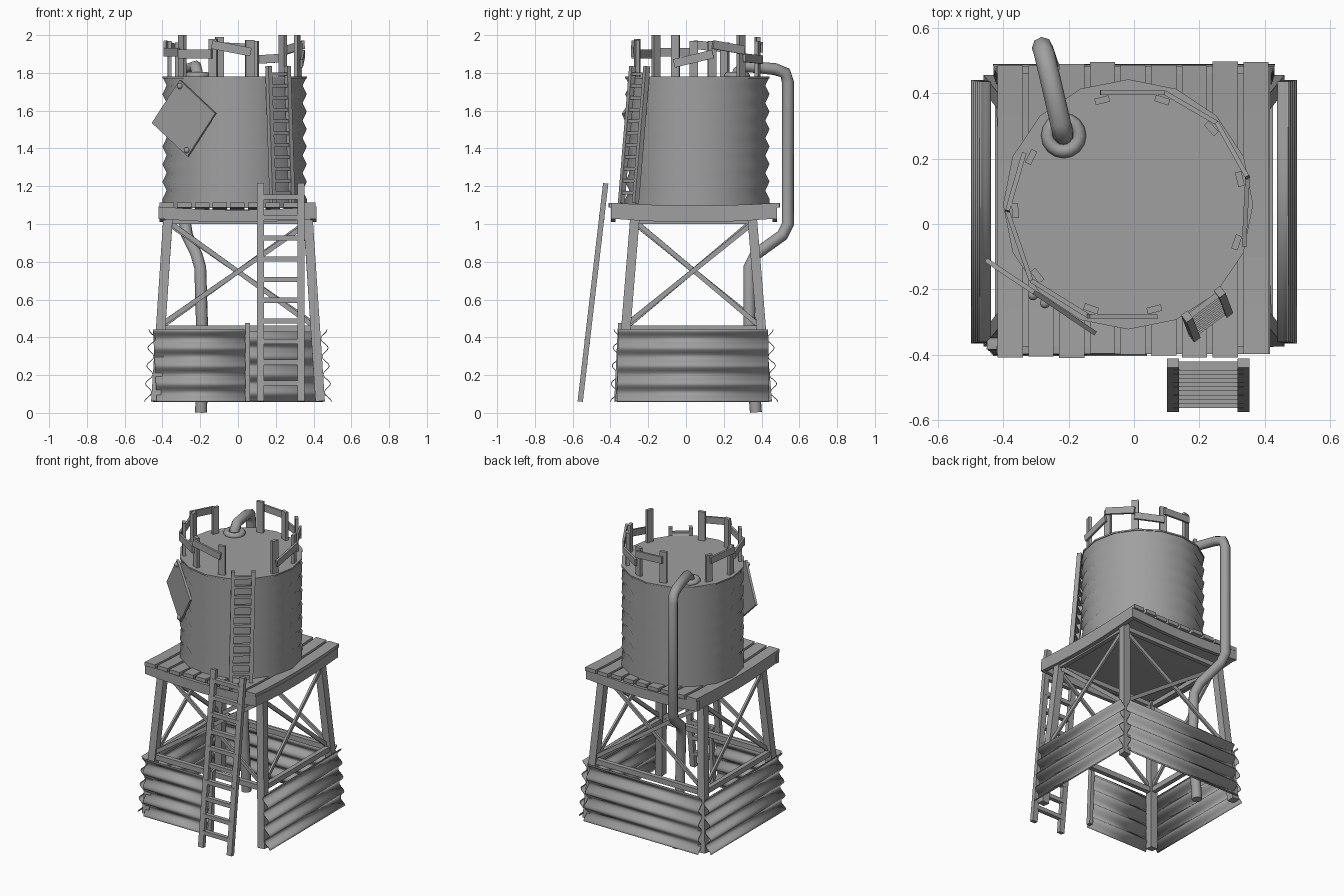
import bpy, bmesh, math, random
from mathutils import Vector, Matrix

if "Cube" in bpy.data.objects:
    bpy.data.objects.remove(bpy.data.objects["Cube"])
random.seed(4)

grey = bpy.data.materials.new("weathered grey")
grey.use_nodes = True
grey.diffuse_color = (0.35, 0.35, 0.35, 1)
bsdf = next(n for n in grey.node_tree.nodes if n.type == 'BSDF_PRINCIPLED')
bsdf.inputs["Base Color"].default_value = grey.diffuse_color


def finish(bm, name, smooth=False):
    bmesh.ops.recalc_face_normals(bm, faces=bm.faces[:])
    mesh = bpy.data.meshes.new(name)
    for f in bm.faces:
        f.smooth = smooth
    bm.to_mesh(mesh)
    bm.free()
    mesh.materials.append(grey)
    ob = bpy.data.objects.new(name, mesh)
    bpy.context.collection.objects.link(ob)
    return ob


def bar(name, a, b, width, depth, side=(1, 0, 0), sag=0):
    """Board from a to b; width is measured along side, depth across it."""
    a, b = Vector(a), Vector(b)
    axis = (b - a).normalized()
    side = Vector(side)
    side = (side - axis * side.dot(axis)).normalized()
    up = axis.cross(side)
    bm = bmesh.new()
    bmesh.ops.create_cube(bm, size=1)
    if sag:
        ends = [e for e in bm.edges if abs(e.verts[0].co.z - e.verts[1].co.z) > 0.5]
        bmesh.ops.subdivide_edges(bm, edges=ends, cuts=5, use_grid_fill=True)
    for v in bm.verts:
        c = v.co.copy()
        v.co = (a + b) / 2 + side * c.x * width + up * c.y * depth + axis * c.z * (b - a).length
        v.co.z -= sag * (1 - 4 * c.z * c.z)
    return finish(bm, name)


X, Y, Z = Vector((1, 0, 0)), Vector((0, 1, 0)), Vector((0, 0, 1))
LOW, HIGH = 0.06, 1.04


def leg_point(sx, sy, z, out=0):
    """Point on the splayed leg line at height z."""
    t = (z - LOW) / (HIGH - LOW)
    return Vector((sx * (0.435 - 0.065 * t + out), 0.04 + sy * (0.39 - 0.08 * t + out), z))


# Legs, rails and cross braces of the tower
corners = [(-1, -1), (1, -1), (1, 1), (-1, 1)]
for i, c in enumerate(corners):
    d = corners[(i + 1) % 4]
    bar("leg", leg_point(*c, LOW), leg_point(*c, HIGH), 0.05, 0.05)
    bar("middle_rail", leg_point(*c, 0.445), leg_point(*d, 0.445), 0.035, 0.03, Z)
    bar("top_rail", leg_point(*c, 1.015), leg_point(*d, 1.015), 0.03, 0.03, Z)
    bar("brace", leg_point(*c, 0.46, 0.008), leg_point(*d, 1.01, 0.008), 0.025, 0.014, Z)
    bar("brace", leg_point(*c, 1.01, -0.008), leg_point(*d, 0.46, -0.008), 0.025, 0.014, Z)


# Corrugated skirt sheets around the base
def sheet(name, a, b, a_top, b_top, out):
    a, b, a_top, b_top, out = map(Vector, (a, b, a_top, b_top, out))
    bm = bmesh.new()
    rows, last = 32, None
    for i in range(rows + 1):
        t = i / rows
        wave = out * 0.018 * math.cos(t * 8 * math.pi)
        row = [bm.verts.new(a.lerp(a_top, t) + wave), bm.verts.new(b.lerp(b_top, t) + wave)]
        if last:
            bm.faces.new((last[0], last[1], row[1], row[0]))
        last = row
    ob = finish(bm, name, True)
    mod = ob.modifiers.new("thickness", 'SOLIDIFY')
    mod.thickness = 0.004


for s, name in ((-1, "right_sheet"), (1, "left_sheet")):
    sheet(name, (s * 0.48, -0.365, LOW), (s * 0.48, 0.44, LOW),
          (s * 0.455, -0.36, 0.44), (s * 0.455, 0.435, 0.44), X * s)
sheet("back_sheet", (-0.43, 0.47, LOW), (0.43, 0.47, LOW),
      (-0.42, 0.445, 0.44), (0.42, 0.445, 0.44), Y)
sheet("front_sheet", (-0.43, -0.385, LOW), (0.04, -0.385, LOW),
      (-0.45, -0.365, 0.44), (0.04, -0.365, 0.44), -Y)
bar("door_post", (0.05, -0.365, LOW), (0.05, -0.345, 0.475), 0.025, 0.03)

# Sagging platform: beams, underside and planks
for y in (-0.385, 0.47):
    bar("cross_beam", (-0.42, y, 1.06), (0.415, y, 1.06), 0.065, 0.025, Z, 0.018)
for x in (-0.4, 0.4):
    bar("side_beam", (x, -0.38, 1.06), (x, 0.46, 1.06), 0.065, 0.03, Z, 0.018)
bar("platform_underside", (0, -0.375, 1.07), (0, 0.46, 1.07), 0.78, 0.015, X, 0.018)
for i in range(9):
    x = -0.378 + i * 0.0938
    bar("plank", (x, -0.405 + random.uniform(-0.006, 0.01), 1.1),
        (x, 0.49 + random.uniform(-0.008, 0.008), 1.1), 0.077, 0.025, X, 0.015)

# Ridged tank wall, shaded as a round drum
CX, CY, SIDES, RIDGES = -0.018, 0.06, 16, 15
BOTTOM, TOP = 1.085, 1.78
bm = bmesh.new()
rings = []
for j in range(RIDGES + 1):
    r = 0.36 if j % 2 == 0 else 0.382
    r = 0.382 if j == 0 else r
    z = BOTTOM + (TOP - BOTTOM) * j / RIDGES
    rings.append([bm.verts.new((CX + r * math.cos(k * math.tau / SIDES),
                                CY + r * math.sin(k * math.tau / SIDES), z)) for k in range(SIDES)])
for lo, hi in zip(rings, rings[1:]):
    for k in range(SIDES):
        n = (k + 1) % SIDES
        bm.faces.new((lo[k], lo[n], hi[n], hi[k]))
wall = finish(bm, "tank_wall", True)
wall.data.normals_split_custom_set_from_vertices(
    [Vector((v.co.x - CX, v.co.y - CY, 0)).normalized() for v in wall.data.vertices])

# Tank lid and floor
for name, z in (("tank_lid", TOP - 0.005), ("tank_floor", BOTTOM + 0.005)):
    bm = bmesh.new()
    bmesh.ops.create_cone(bm, cap_ends=True, segments=SIDES, radius1=0.382, radius2=0.382,
                          depth=0.01, matrix=Matrix.Translation((CX, CY, z)))
    finish(bm, name)

# Crooked railing: posts (x, y, top) and boards between neighbours (z at each end)
posts = [(-0.325, 0.21, 1.96), (-0.375, 0.04, 1.97), (-0.305, -0.165, 2.0), (-0.135, -0.27, 1.98),
         (0.065, -0.272, 1.975), (0.325, -0.06, 2.0), (0.335, 0.14, 1.97), (0.245, 0.3, 2.0),
         (0.09, 0.39, 1.97), (-0.1, 0.39, 1.99)]
boards = {0: (1.93, 1.95), 1: (1.91, 1.91), 2: (1.9, 1.9), 3: (1.95, 1.91),
          5: (1.85, 1.9), 6: (1.95, 1.92), 7: (1.88, 1.87), 8: (1.93, 1.94)}
for i, (x, y, top) in enumerate(posts):
    out = Vector((x - CX, y - CY, 0)).normalized()
    tangent = Z.cross(out)
    p = Vector((x, y, 0)) - out * 0.012
    bar("railing_post", p + Z * 1.77, p + Z * top, 0.045, 0.02, tangent)
    if i in boards:
        q = Vector((*posts[i + 1][:2], 0)) if i + 1 < len(posts) else p
        out_q = Vector((q.x - CX, q.y - CY, 0)).normalized()
        za, zb = boards[i]
        bar("railing_board", Vector((x, y, za)) + out * 0.012, q + out_q * 0.012 + Z * zb, 0.045, 0.014, Z)


# Ladders
def ladder(name, foot, head, across, gap, rail, rungs, thick):
    foot, head, across = Vector(foot), Vector(head), Vector(across).normalized()
    for s in (-1, 1):
        off = across * s * gap / 2
        bar(name + "_rail", foot + off, head + off, rail, 0.028, across)
    for i in range(rungs):
        p = foot.lerp(head, (i + 0.9) / (rungs + 0.55))
        bar(name + "_rung", p - across * gap / 2, p + across * gap / 2, thick, thick, Z)


ladder("lower_ladder", (0.227, -0.56, 0.06), (0.227, -0.425, 1.215), X, 0.215, 0.037, 10, 0.027)
ladder("upper_ladder", (0.235, -0.305, 1.11), (0.212, -0.245, 1.835), (0.8, 0.6, 0), 0.125, 0.024, 11, 0.018)

# Diamond plate with two bolts
along, face = Vector((0.83, -0.557, 0)), Vector((-0.557, -0.83, 0))
centre = Vector((-0.285, -0.222, 1.56))
tilt = math.radians(52)
edge = along * math.cos(tilt) + Z * math.sin(tilt)
bar("plate", centre - edge * 0.144, centre + edge * 0.144, 0.288, 0.014, edge.cross(face))
for u, z in ((-0.022, 0.17), (0.022, -0.17)):
    bm = bmesh.new()
    bmesh.ops.create_uvsphere(bm, u_segments=10, v_segments=6, radius=0.016,
                              matrix=Matrix.Translation(centre + along * u + Z * z + face * 0.009))
    finish(bm, "plate_bolt", True)

# Outlet pipe and its collar
path = [(-0.215, 0.27, 1.76), (-0.217, 0.275, 1.805), (-0.225, 0.31, 1.835), (-0.262, 0.47, 1.82),
        (-0.275, 0.525, 1.8), (-0.28, 0.54, 1.75), (-0.28, 0.54, 1.0), (-0.27, 0.51, 0.94),
        (-0.22, 0.37, 0.84), (-0.2, 0.335, 0.77), (-0.19, 0.335, 0.45), (-0.195, 0.37, 0.003)]
curve = bpy.data.curves.new("pipe", 'CURVE')
curve.dimensions = '3D'
curve.bevel_depth = 0.032
curve.bevel_resolution = 2
curve.use_fill_caps = True
line = curve.splines.new('POLY')
line.points.add(len(path) - 1)
for pt, co in zip(line.points, path):
    pt.co = (*co, 1)
curve.materials.append(grey)
bpy.context.collection.objects.link(bpy.data.objects.new("pipe", curve))

bpy.ops.mesh.primitive_torus_add(location=(-0.215, 0.27, 1.785), major_radius=0.048, minor_radius=0.021,
                                 major_segments=16, minor_segments=8)
collar = bpy.context.object
collar.name = "pipe_collar"
collar.data.materials.append(grey)
bpy.ops.object.shade_smooth()
